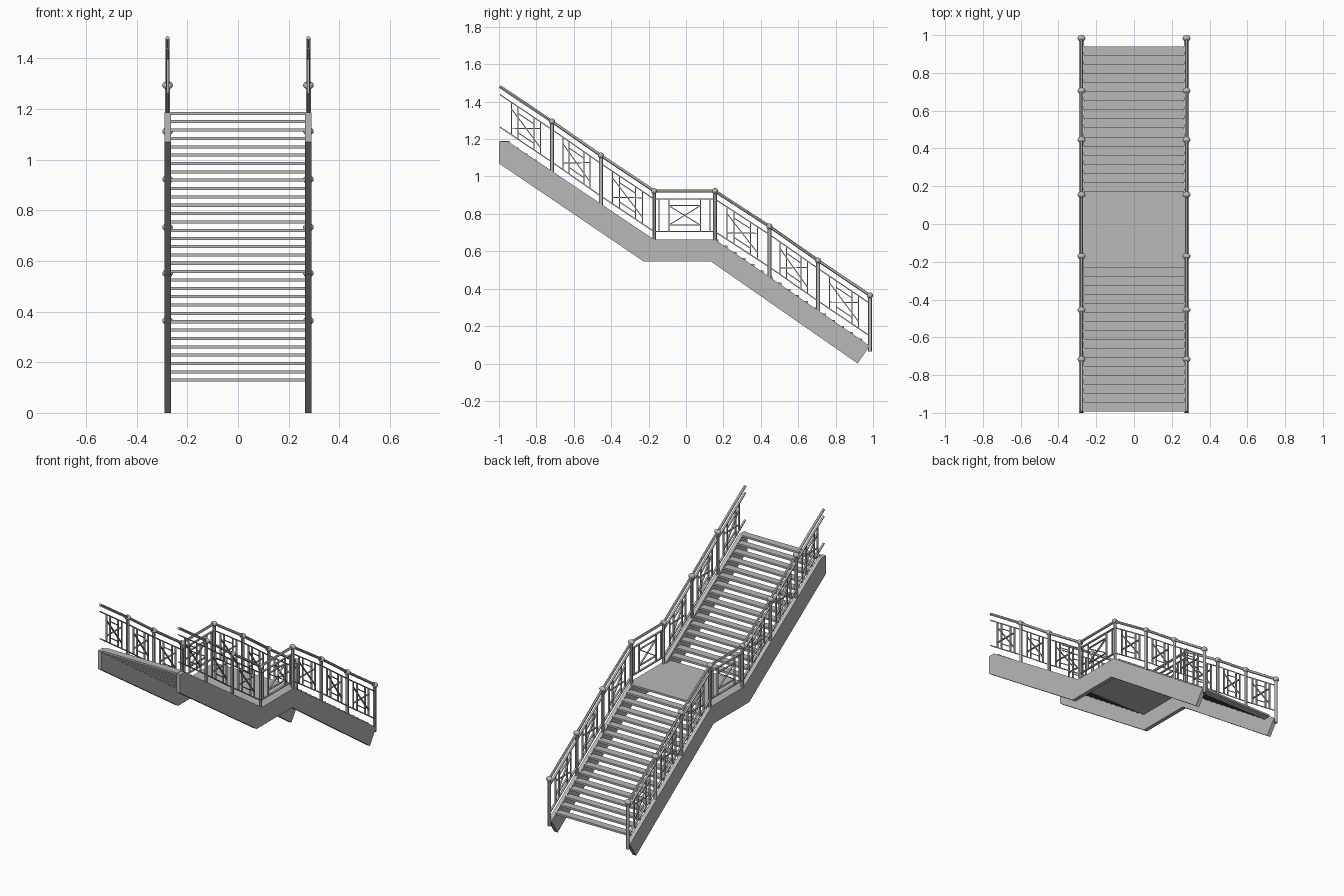
import bpy, bmesh
from mathutils import Vector, Matrix

if "Cube" in bpy.data.objects:
    bpy.data.objects.remove(bpy.data.objects["Cube"])

grey = bpy.data.materials.new("painted_grey")
grey.use_nodes = True
COLOUR = (0.48, 0.48, 0.48, 1)
grey.diffuse_color = COLOUR
grey.node_tree.nodes["Principled BSDF"].inputs["Base Color"].default_value = COLOUR

RAIL_X = 0.278
INNER, OUTER = 0.265, 0.29
DECK = 0.663
STEPS, RISE, GOING, THICK = 16, 0.033, 0.0478, 0.012


def finish(name, bm, mirrored=False, smooth=False):
    bmesh.ops.recalc_face_normals(bm, faces=bm.faces)
    mesh = bpy.data.meshes.new(name)
    bm.to_mesh(mesh)
    bm.free()
    mesh.materials.append(grey)
    obj = bpy.data.objects.new(name, mesh)
    bpy.context.collection.objects.link(obj)
    if mirrored:
        obj.modifiers.new("both_sides", "MIRROR").use_axis[0] = True
    if smooth:
        bpy.ops.object.select_all(action="DESELECT")
        obj.select_set(True)
        bpy.context.view_layer.objects.active = obj
        bpy.ops.object.shade_smooth_by_angle()
    return obj


def prism(bm, outline, x0, x1):
    """Extrude a (y, z) outline across x."""
    face = bm.faces.new([bm.verts.new((x0, y, z)) for y, z in outline])
    grown = bmesh.ops.extrude_face_region(bm, geom=[face])["geom"]
    verts = [v for v in grown if isinstance(v, bmesh.types.BMVert)]
    bmesh.ops.translate(bm, verts=verts, vec=(x1 - x0, 0, 0))


def tube(bm, a, b, radius, sides=12):
    """Round bar between two (y, z) points in the railing plane."""
    a, b = Vector((RAIL_X, *a)), Vector((RAIL_X, *b))
    turn = (b - a).to_track_quat("Z", "Y").to_matrix().to_4x4()
    bmesh.ops.create_cone(bm, cap_ends=True, segments=sides, radius1=radius,
                          radius2=radius, depth=(b - a).length,
                          matrix=Matrix.Translation((a + b) / 2) @ turn)


def flat_bar(bm, a, b, wide=0.012, thick=0.006):
    """Flat bar between two (y, z) points in the railing plane."""
    a, b = Vector(a), Vector(b)
    side = (b - a).normalized().orthogonal() * thick / 2
    prism(bm, [a + side, b + side, b - side, a - side],
          RAIL_X - wide / 2, RAIL_X + wide / 2)


# Cranked side stringers
bm = bmesh.new()
prism(bm, [(-1, 1.187), (-0.952, 1.187), (-0.17, DECK), (0.155, DECK),
           (0.982, 0.095), (0.918, 0), (0.134, 0.545), (-0.225, 0.545),
           (-1, 1.07)], INNER, OUTER)
finish("stringers", bm, mirrored=True)

# Landing plate and open-riser treads
LAND_FRONT, LAND_BACK = -0.227, 0.175


def plate(bm, y0, y1, top):
    prism(bm, [(y0, top), (y1, top), (y1, top - THICK), (y0, top - THICK)],
          -INNER, INNER)


bm = bmesh.new()
plate(bm, LAND_FRONT, LAND_BACK, DECK)
finish("landing", bm)

lower, upper = bmesh.new(), bmesh.new()
for k in range(1, STEPS + 1):
    back = LAND_BACK + GOING * k
    plate(lower, back - GOING, back, DECK - RISE * k)
    front = LAND_FRONT - GOING * k
    plate(upper, front, front + GOING, DECK + RISE * k - 0.002)
finish("lower_treads", lower)
finish("upper_treads", upper)

# Rail nodes: (y, rail height, post foot)
NODES = [(0.984, 0.364, 0.065), (0.706, 0.551, 0.28), (0.446, 0.733, 0.46),
         (0.155, 0.922, 0.65), (-0.17, 0.922, 0.65), (-0.455, 1.112, 0.84),
         (-0.716, 1.294, 1.01)]
END = (-0.995, 1.481)

# Posts with flattened ball caps
posts, caps = bmesh.new(), bmesh.new()
for y, z, foot in NODES:
    tube(posts, (y, foot), (y, z), 0.01)
    place = Matrix.Translation((RAIL_X, y, z)) @ Matrix.Diagonal((0.021, 0.016, 0.016, 1))
    bmesh.ops.create_uvsphere(caps, u_segments=16, v_segments=10, radius=1, matrix=place)
finish("posts", posts, mirrored=True, smooth=True)
finish("post_caps", caps, mirrored=True, smooth=True)

# Handrail and infill panels
points = [(y, z) for y, z, foot in NODES] + [END]
rail, frames, infill = bmesh.new(), bmesh.new(), bmesh.new()
for a, b in zip(points, points[1:]):
    tube(rail, a, b, 0.008)
    level = abs(a[1] - b[1]) < 0.01

    def at(u, drop):
        """Point along the panel, measured down from the handrail."""
        p = Vector(a).lerp(Vector(b), u)
        return (p.x, p.y - drop)

    top, bottom = 0.043, 0.217
    for drop in (top, bottom):
        flat_bar(frames, at(0, drop), at(1, drop))
    edge, inner = (0.08, 0.24) if level else (0.22, 0.35)
    for u in (edge, inner, 1 - inner, 1 - edge):
        flat_bar(infill, at(u, top), at(u, bottom), 0.01, 0.005)
    # Inner square and crossed diagonals
    high, low = top + 0.035, bottom - 0.035
    for drop in (high, low):
        flat_bar(infill, at(inner, drop), at(1 - inner, drop), 0.01, 0.005)
    cross = inner if level else edge
    flat_bar(infill, at(cross, high), at(1 - cross, low), 0.01, 0.005)
    flat_bar(infill, at(cross, low), at(1 - cross, high), 0.01, 0.005)
finish("handrails", rail, mirrored=True, smooth=True)
finish("panel_rails", frames, mirrored=True)
finish("panel_infill", infill, mirrored=True)
